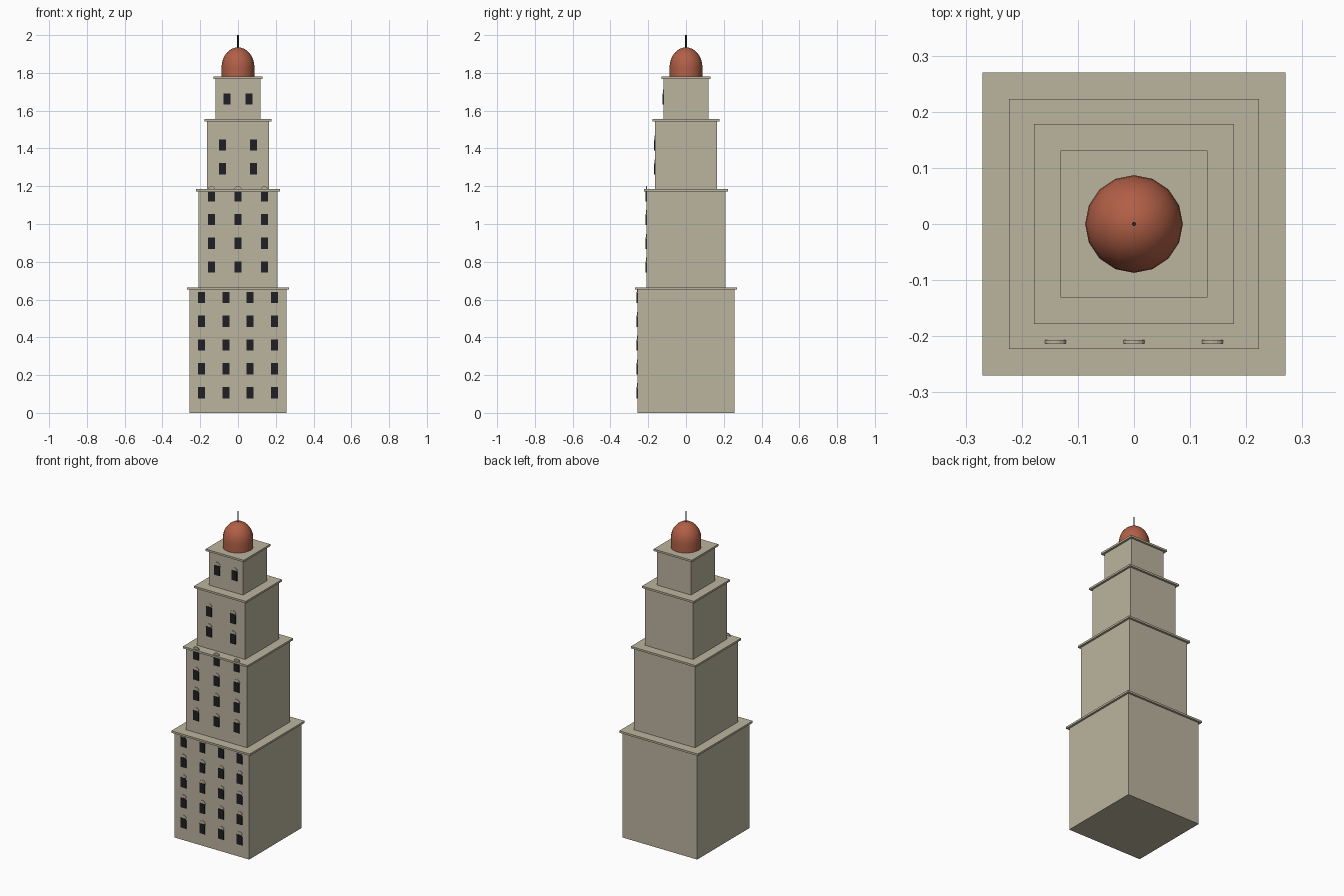
import bpy, bmesh, math
from mathutils import Matrix, Vector

cube = bpy.data.objects.get("Cube")
if cube:
    bpy.data.objects.remove(cube, do_unlink=True)


def material(name, rgb):
    mat = bpy.data.materials.new(name)
    mat.use_nodes = True
    mat.diffuse_color = (*rgb, 1)
    mat.node_tree.nodes["Principled BSDF"].inputs["Base Color"].default_value = (*rgb, 1)
    return mat


STONE = material("warm_stone", (0.50, 0.455, 0.345))
GLASS = material("dark_glass", (0.014, 0.014, 0.018))
CLAY = material("terracotta", (0.44, 0.115, 0.062))
IRON = material("dark_iron", (0.03, 0.025, 0.022))


def finish(name, bm, mat):
    mesh = bpy.data.meshes.new(name)
    bm.to_mesh(mesh)
    bm.free()
    mesh.materials.append(mat)
    obj = bpy.data.objects.new(name, mesh)
    bpy.context.collection.objects.link(obj)
    return obj


def add_box(bm, centre, size):
    matrix = Matrix.Translation(centre) @ Matrix.Diagonal((*size, 1))
    bmesh.ops.create_cube(bm, size=1, matrix=matrix)


def block(name, half, bottom, top):
    bm = bmesh.new()
    add_box(bm, (0, 0, (bottom + top) / 2), (2 * half, 2 * half, top - bottom))
    return finish(name, bm, STONE)


# Stepped tiers: half width, bottom, top, window columns, window rows
tiers = [
    ("base", 0.257, 0.0, 0.665, 4, 5),
    ("lower", 0.21, 0.665, 1.185, 3, 4),
    ("upper", 0.165, 1.185, 1.555, 2, 2),
    ("crown", 0.118, 1.555, 1.78, 2, 1),
]
for label, half, bottom, top, columns, rows in tiers:
    block(label + "_tier", half, bottom, top - 0.012)
    block(label + "_cornice", half + 0.013, top - 0.012, top)

    # Front windows, each with a shallow round head behind it
    panes, heads = bmesh.new(), bmesh.new()
    for column in range(columns):
        x = (column - (columns - 1) / 2) * 2 * half / columns
        for row in range(rows):
            z = bottom + 0.107 + row * 0.126
            add_box(panes, (x, -half, z), (0.037, 0.011, 0.06))
            bmesh.ops.create_cone(
                heads, cap_ends=True, segments=16, radius1=0.02, radius2=0.02, depth=0.006,
                matrix=Matrix.Translation((x, -half, z + 0.03)) @ Matrix.Rotation(math.pi / 2, 4, "X"))
    finish(label + "_windows", panes, GLASS)
    finish(label + "_window_heads", heads, STONE)

# Dome: a short upright wall below an elliptical cap
radius, spring, rise = 0.087, 1.83, 0.105
profile = [(0, 1.78), (radius, 1.78)]
for i in range(9):
    angle = i * math.pi / 16
    profile.append((radius * math.cos(angle), spring + rise * math.sin(angle)))
bm = bmesh.new()
verts = [bm.verts.new((r, 0, z)) for r, z in profile]
edges = [bm.edges.new(pair) for pair in zip(verts, verts[1:])]
bmesh.ops.spin(bm, geom=verts + edges, cent=Vector(), axis=(0, 0, 1),
               angle=math.tau, steps=16, use_duplicate=False)
bmesh.ops.remove_doubles(bm, verts=bm.verts, dist=0.0002)
bmesh.ops.recalc_face_normals(bm, faces=bm.faces)
dome = finish("dome", bm, CLAY)

# Spire
bm = bmesh.new()
bmesh.ops.create_cone(bm, cap_ends=True, segments=8, radius1=0.004, radius2=0.004,
                      depth=0.08, matrix=Matrix.Translation((0, 0, 1.96)))
spire = finish("spire", bm, IRON)

bpy.ops.object.select_all(action="DESELECT")
for obj in (dome, spire):
    obj.select_set(True)
bpy.context.view_layer.objects.active = dome
bpy.ops.object.shade_smooth_by_angle(angle=math.radians(50))
